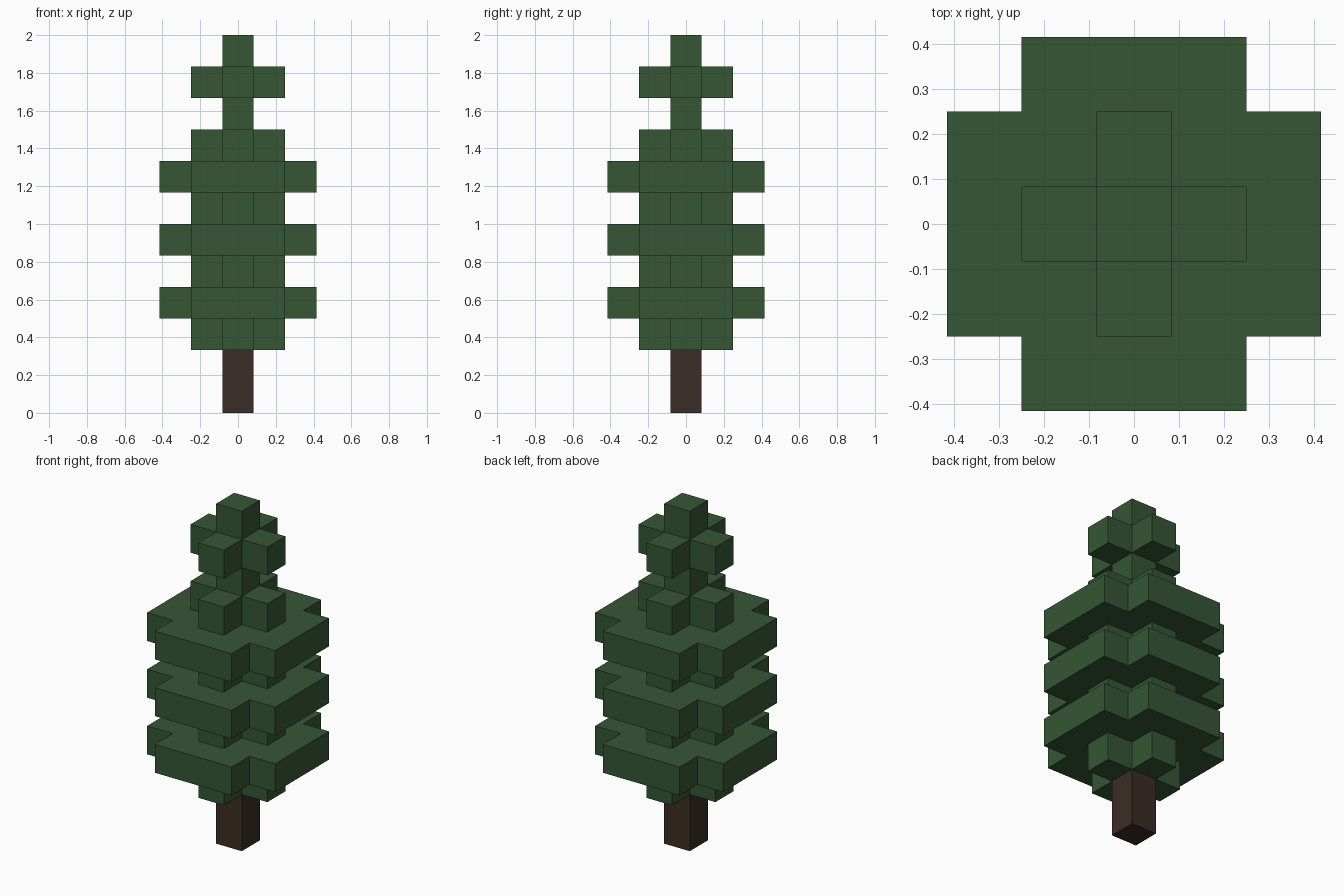
import bpy
import bmesh

U = 1 / 6  # edge of one block

cube = bpy.data.objects.get("Cube")
if cube:
    bpy.data.objects.remove(cube, do_unlink=True)


def make_material(name, rgb):
    mat = bpy.data.materials.new(name)
    mat.use_nodes = True
    mat.diffuse_color = (*rgb, 1)
    mat.node_tree.nodes["Principled BSDF"].inputs["Base Color"].default_value = (*rgb, 1)
    return mat


def make_prism(name, outline, level, height, mat):
    """Extrude a flat outline, given in blocks, upward from a block level."""
    bm = bmesh.new()
    base = bm.faces.new([bm.verts.new((x * U, y * U, level * U)) for x, y in outline])
    extruded = bmesh.ops.extrude_face_region(bm, geom=[base], use_keep_orig=True)
    top = [v for v in extruded["geom"] if isinstance(v, bmesh.types.BMVert)]
    bmesh.ops.translate(bm, verts=top, vec=(0, 0, height * U))
    bmesh.ops.recalc_face_normals(bm, faces=bm.faces)
    mesh = bpy.data.meshes.new(name)
    bm.to_mesh(mesh)
    bm.free()
    mesh.materials.append(mat)
    obj = bpy.data.objects.new(name, mesh)
    bpy.context.scene.collection.objects.link(obj)
    return obj


def square(half):
    return [(-half, -half), (half, -half), (half, half), (-half, half)]


def cross(half, reach):
    """Plus-shaped outline: one arm's three corners, turned four times."""
    points = []
    corner = [(half, -reach), (half, -half), (reach, -half)]
    for _ in range(4):
        points += corner
        corner = [(-y, x) for x, y in corner]
    return points


bark = make_material("dark brown bark", (0.044, 0.026, 0.018))
needles = make_material("dark green needles", (0.036, 0.093, 0.036))

# Trunk
make_prism("trunk", square(0.5), 0, 2, bark)

# Foliage: narrow and wide crosses alternate, then a thin tip
narrow, wide, single = cross(0.5, 1.5), cross(1.5, 2.5), square(0.5)
for i in range(3):
    make_prism(f"inner_foliage_{i + 1}", narrow, 2 + 2 * i, 1, needles)
    make_prism(f"wide_branches_{i + 1}", wide, 3 + 2 * i, 1, needles)
make_prism("upper_foliage", narrow, 8, 1, needles)
make_prism("tip_stem", single, 9, 1, needles)
make_prism("tip_branches", narrow, 10, 1, needles)
make_prism("tip", single, 11, 1, needles)
